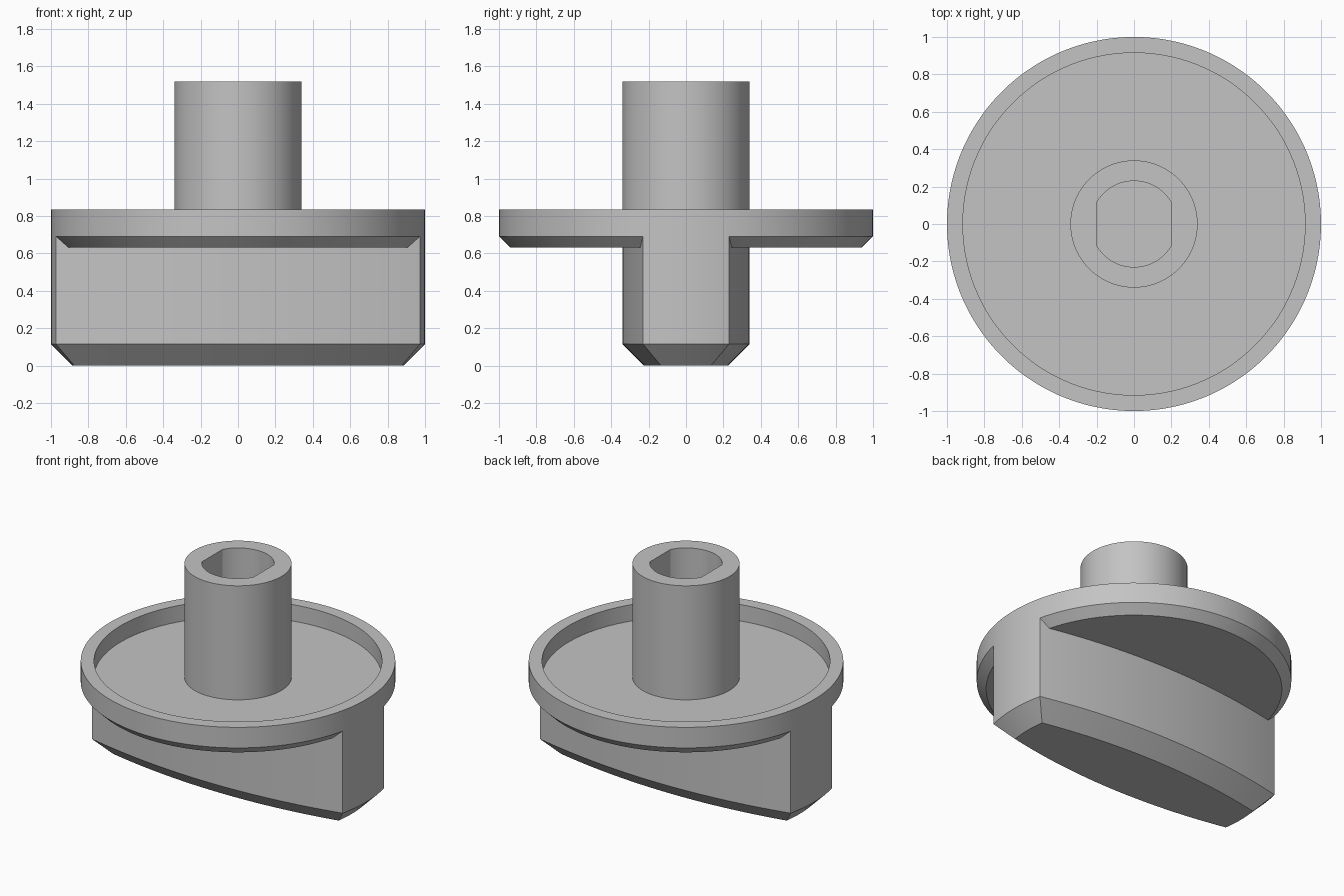
import bpy, bmesh, math

if "Cube" in bpy.data.objects:
    bpy.data.objects.remove(bpy.data.objects["Cube"])

SEGMENTS = 128
GRIP_HALF = 0.34      # half thickness of the grip at its middle
GRIP_BOW = 4.36       # radius of the bowed grip sides
CHAMFER = 0.115

grey = bpy.data.materials.new("plain grey")
grey.use_nodes = True
grey.diffuse_color = (0.55, 0.55, 0.55, 1)
grey.node_tree.nodes["Principled BSDF"].inputs["Base Color"].default_value = grey.diffuse_color


def make_object(name, bm):
    bmesh.ops.recalc_face_normals(bm, faces=bm.faces)
    mesh = bpy.data.meshes.new(name)
    bm.to_mesh(mesh)
    bm.free()
    mesh.materials.append(grey)
    obj = bpy.data.objects.new(name, mesh)
    bpy.context.collection.objects.link(obj)
    return obj


def loft(name, rings):
    """Solid skinned through closed rings of equal length, capped at both ends."""
    bm = bmesh.new()
    loops = [[bm.verts.new(p) for p in ring] for ring in rings]
    n = len(loops[0])
    for low, high in zip(loops, loops[1:]):
        for i in range(n):
            j = (i + 1) % n
            bm.faces.new((low[i], low[j], high[j], high[i]))
    bm.faces.new(loops[0][::-1])
    bm.faces.new(loops[-1])
    return make_object(name, bm)


def lathe(name, profile):
    """Solid of revolution from (radius, height) pairs."""
    angles = [2 * math.pi * (i + 0.5) / SEGMENTS for i in range(SEGMENTS)]
    return loft(name, [[(r * math.cos(a), r * math.sin(a), z) for a in angles]
                       for r, z in profile])


def subtract(target, cutter):
    cutter.hide_render = True
    mod = target.modifiers.new("cut", 'BOOLEAN')
    mod.operation = 'DIFFERENCE'
    mod.solver = 'EXACT'
    mod.object = cutter
    bpy.ops.object.select_all(action='DESELECT')
    bpy.context.view_layer.objects.active = target
    target.select_set(True)
    bpy.ops.object.modifier_apply(modifier=mod.name)
    bpy.data.objects.remove(cutter)


def grip_ring(z, inset):
    """Lens-like outline with two bowed long sides."""
    xs = [1.1 * (i / 24 - 1) for i in range(49)]
    bow = GRIP_BOW - inset
    centre = GRIP_HALF - GRIP_BOW
    side = [(x, centre + math.sqrt(bow * bow - x * x)) for x in xs]
    return [(x, -y, z) for x, y in side] + [(x, y, z) for x, y in reversed(side)]


# Turned blank: chamfered base, rim, dished top and shaft
knob = lathe("knob", [(1 - CHAMFER, 0), (1, CHAMFER), (1, 0.835), (0.915, 0.835),
                      (0.915, 0.72), (GRIP_HALF, 0.72), (GRIP_HALF, 1.52)])

# Material beside the grip, below the chamfered rim
side_waste = lathe("side_waste", [(1.05, -0.03), (1.05, 0.74), (0.94, 0.632)])
grip_keep = loft("grip_keep", [grip_ring(-0.05, CHAMFER + 0.05),
                               grip_ring(CHAMFER, 0), grip_ring(1, 0)])
subtract(side_waste, grip_keep)
subtract(knob, side_waste)

# Socket with two flats
half = math.acos(0.2 / 0.23)
arc = [half + (math.pi - 2 * half) * i / 32 for i in range(33)]
outline = [(0.23 * math.cos(a), 0.23 * math.sin(a)) for a in arc]
outline += [(-x, -y) for x, y in outline]
socket = loft("socket", [[(x, y, z) for x, y in outline] for z in (0.72, 1.6)])
subtract(knob, socket)

# Smooth curved walls, keep crisp edges
bpy.ops.object.select_all(action='DESELECT')
bpy.context.view_layer.objects.active = knob
knob.select_set(True)
bpy.ops.object.shade_smooth_by_angle(angle=math.radians(25))
